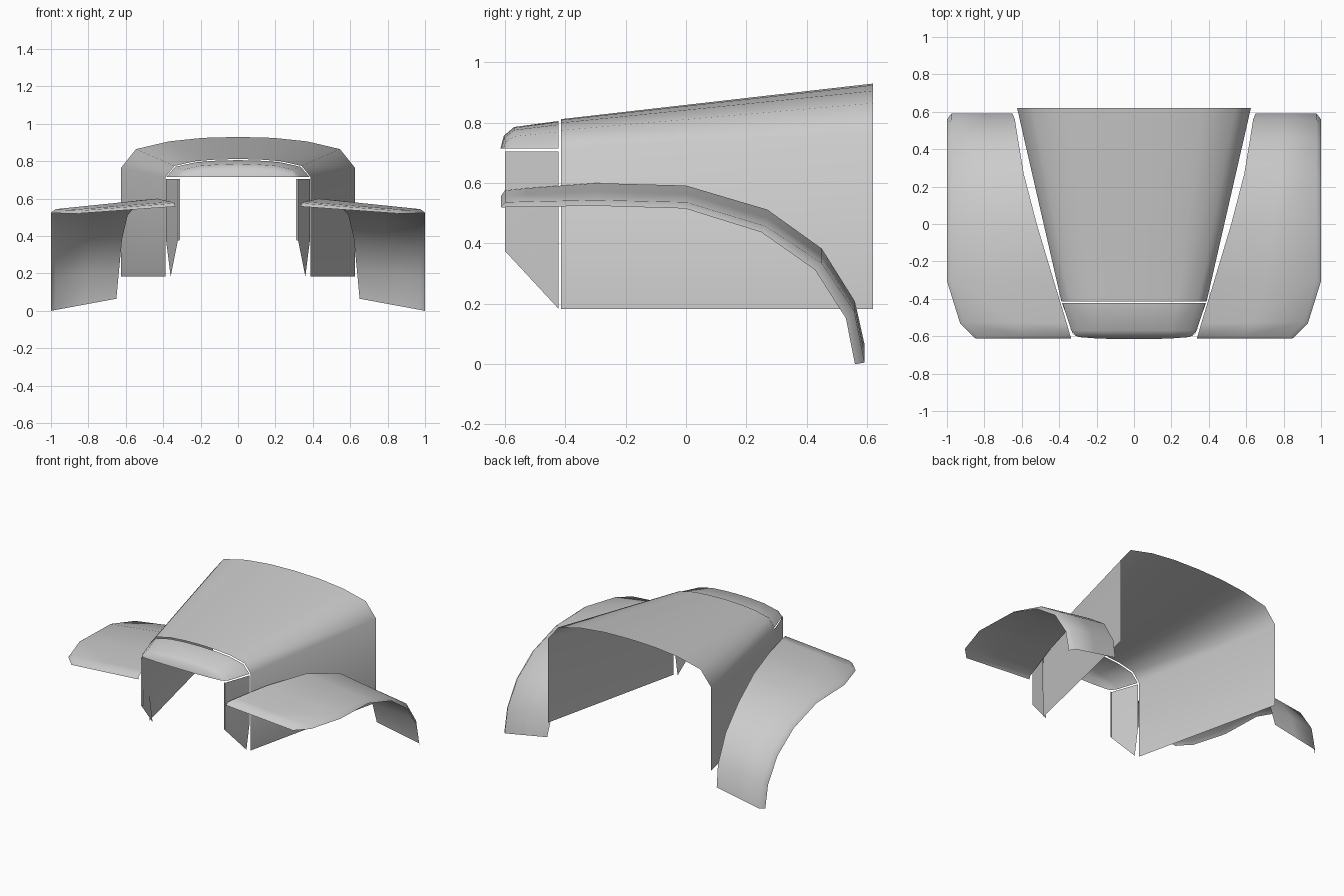
import bpy
from math import radians


def sheet(name, rows, angle=50):
    """Skin a grid of points (rows run back, columns run outward) and mirror it over x."""
    n = len(rows[0])
    verts = [p for row in rows for p in row]
    faces = [(i * n + j, i * n + j + 1, (i + 1) * n + j + 1, (i + 1) * n + j)
             for i in range(len(rows) - 1) for j in range(n - 1)]
    mesh = bpy.data.meshes.new(name)
    mesh.from_pydata(verts, [], faces)
    mesh.validate()
    mesh.shade_smooth()
    mesh.set_sharp_from_angle(angle=radians(angle))
    obj = bpy.data.objects.new(name, mesh)
    bpy.context.collection.objects.link(obj)
    mod = obj.modifiers.new("mirror", 'MIRROR')
    mod.use_clip = True
    mod.merge_threshold = 0.001
    return obj


def section(y, xz):
    return [(x, y, z) for x, z in xz]


# Hood: tapered shell, open underneath and at both ends
sheet("hood", [
    section(-0.415, [(0, .812), (.12, .809), (.23, .8), (.34, .775), (.388, .715), (.388, .183)]),
    section(0.62, [(0, .93), (.19, .925), (.37, .906), (.545, .865), (.625, .765), (.625, .183)]),
])

# Nose cap: continues the hood and rolls down at the front
sheet("nose_cap", [
    [(0, -.615, .715), (.1, -.615, .715), (.2, -.612, .715), (.29, -.605, .715), (.315, -.597, .715)],
    [(0, -.604, .757), (.1, -.604, .755), (.195, -.602, .75), (.287, -.598, .738), (.319, -.59, .715)],
    section(-.57, [(0, .786), (.1, .783), (.2, .776), (.295, .755), (.335, .715)]),
    section(-.422, [(0, .806), (.12, .803), (.23, .794), (.336, .77), (.383, .715)]),
])

# Side panels beside the grille opening, with a narrow front return
sheet("grille_side_panel", [
    section(-.597, [(.31, .705), (.31, .54), (.31, .378)]),
    section(-.6, [(.322, .705), (.322, .54), (.322, .375)]),
    section(-.422, [(.385, .705), (.385, .38), (.36, .183)]),
], 30)

# Fenders: inner edge (x, y, z), outer edge (x, y, z), lip (x, y, z)
stations = [
    ((.335, -.613, .558), (.84, -.613, .522), (.85, -.61, .518)),
    ((.34, -.6, .576), (.83, -.6, .537), (.86, -.6, .52)),
    ((.36, -.53, .583), (.91, -.525, .539), (.93, -.53, .521)),
    ((.43, -.3, .6), (.975, -.3, .544), (1, -.305, .525)),
    ((.52, 0, .592), (.975, 0, .537), (1, -.003, .516)),
    ((.59, .27, .512), (.975, .265, .457), (1, .25, .437)),
    ((.62, .45, .383), (.975, .45, .335), (1, .427, .313)),
    ((.637, .56, .208), (.975, .558, .175), (1, .53, .152)),
    ((.65, .592, .065), (.975, .592, .005), (1, .56, 0)),
]
rows = []
for inner, outer, lip in stations:
    mid = tuple((a + b) / 2 for a, b in zip(inner, outer))
    rows.append([inner, mid, outer, lip])
sheet("front_fender", rows, 60)
